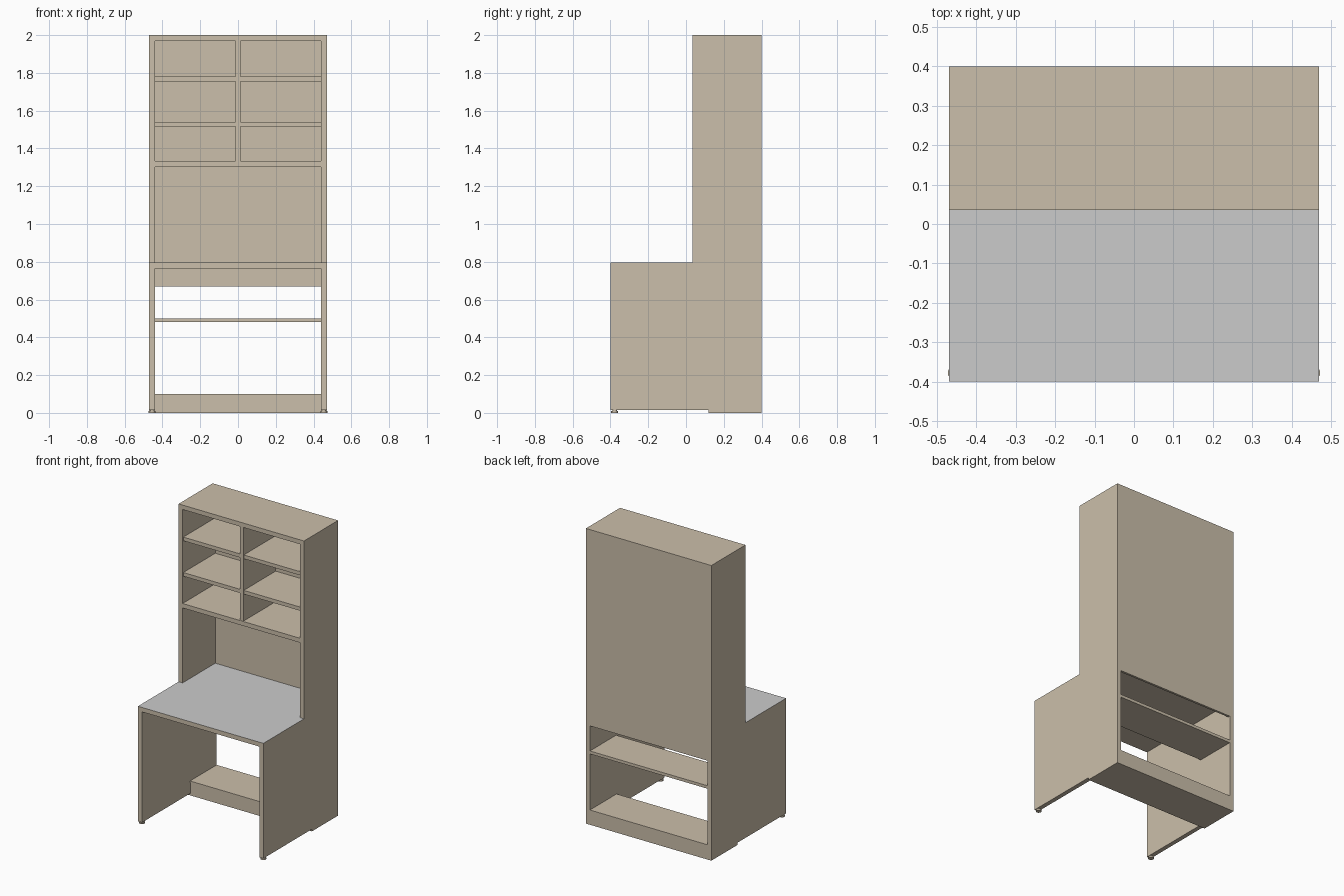
import bpy, bmesh

if "Cube" in bpy.data.objects:
    bpy.data.objects.remove(bpy.data.objects["Cube"])

def material(name, rgb):
    m = bpy.data.materials.new(name)
    m.diffuse_color = (*rgb, 1)
    m.use_nodes = True
    m.node_tree.nodes["Principled BSDF"].inputs["Base Color"].default_value = m.diffuse_color
    return m

WOOD = material("beige wood", (0.60, 0.52, 0.405))
GREY = material("grey worktop", (0.60, 0.60, 0.60))

HALF, INNER = 0.47, 0.44        # outer and inner half widths
FRONT, STEP, BACK = -0.40, 0.035, 0.40
DESK = 0.795

def finish(name, bm):
    bmesh.ops.recalc_face_normals(bm, faces=bm.faces)
    me = bpy.data.meshes.new(name)
    me.materials.append(WOOD)
    me.materials.append(GREY)
    # upward faces at worktop height are grey
    for f in bm.faces:
        if f.normal.z > 0.9 and abs(f.calc_center_median().z - DESK) < 0.002:
            f.material_index = 1
    bm.to_mesh(me)
    bm.free()
    ob = bpy.data.objects.new(name, me)
    bpy.context.collection.objects.link(ob)
    return ob

def extrude_x(name, profile, x0, x1):
    """Extrude a (y, z) outline between x0 and x1."""
    bm = bmesh.new()
    face = bm.faces.new([bm.verts.new((x0, y, z)) for y, z in profile])
    new = bmesh.ops.extrude_face_region(bm, geom=[face])["geom"]
    bmesh.ops.translate(bm, vec=(x1 - x0, 0, 0),
                        verts=[v for v in new if isinstance(v, bmesh.types.BMVert)])
    return finish(name, bm)

def box(name, x0, x1, y0, y1, z0, z1):
    return extrude_x(name, [(y0, z0), (y1, z0), (y1, z1), (y0, z1)], x0, x1)

def foot(name, x, y):
    bm = bmesh.new()
    for r, z0, z1 in ((0.018, 0, 0.009), (0.012, 0.009, 0.016)):
        geo = bmesh.ops.create_cone(bm, cap_ends=True, segments=16,
                                    radius1=r, radius2=r, depth=z1 - z0)
        bmesh.ops.translate(bm, vec=(x, y, (z0 + z1) / 2), verts=geo["verts"])
    ob = finish(name, bm)
    for p in ob.data.polygons:
        p.use_smooth = abs(p.normal.z) < 0.5
    ob.data.set_sharp_from_angle(angle=0.6)

# L-shaped side panels with a raised bottom edge, and front feet
side = [(FRONT, 0.015), (0.12, 0.015), (0.12, 0), (BACK, 0), (BACK, 2),
        (STEP, 2), (STEP, DESK), (FRONT, DESK)]
for label, s in (("left", -1), ("right", 1)):
    extrude_x(label + "_side_panel", side, min(s * INNER, s * HALF), max(s * INNER, s * HALF))
    foot(label + "_front_foot", s * 0.455, -0.378)

# desk: worktop, low open shelf, plinth with lipped shelf
box("worktop", -INNER, INNER, FRONT, 0.385, 0.765, DESK)
box("lower_shelf", -INNER, INNER, 0.12, BACK, 0.48, 0.50)
box("plinth", -INNER, INNER, 0.12, BACK, 0, 0.09)
box("plinth_shelf", -INNER, INNER, 0.115, BACK, 0.09, 0.10)

# hutch: back, top, shelves and centre divider
box("back_panel", -INNER, INNER, 0.385, BACK, 0.67, 2)
box("hutch_top", -INNER, INNER, STEP, 0.385, 1.97, 2)
box("hutch_bottom_shelf", -INNER, INNER, STEP, 0.385, 1.303, 1.333)
box("centre_divider", -0.013, 0.013, STEP + 0.003, 0.385, 1.333, 1.97)
for i, z in enumerate((1.515, 1.755)):
    for label, x0, x1 in (("left", -INNER, -0.013), ("right", 0.013, INNER)):
        box(f"{label}_hutch_shelf_{i + 1}", x0, x1, STEP + 0.008, 0.385, z, z + 0.025)
